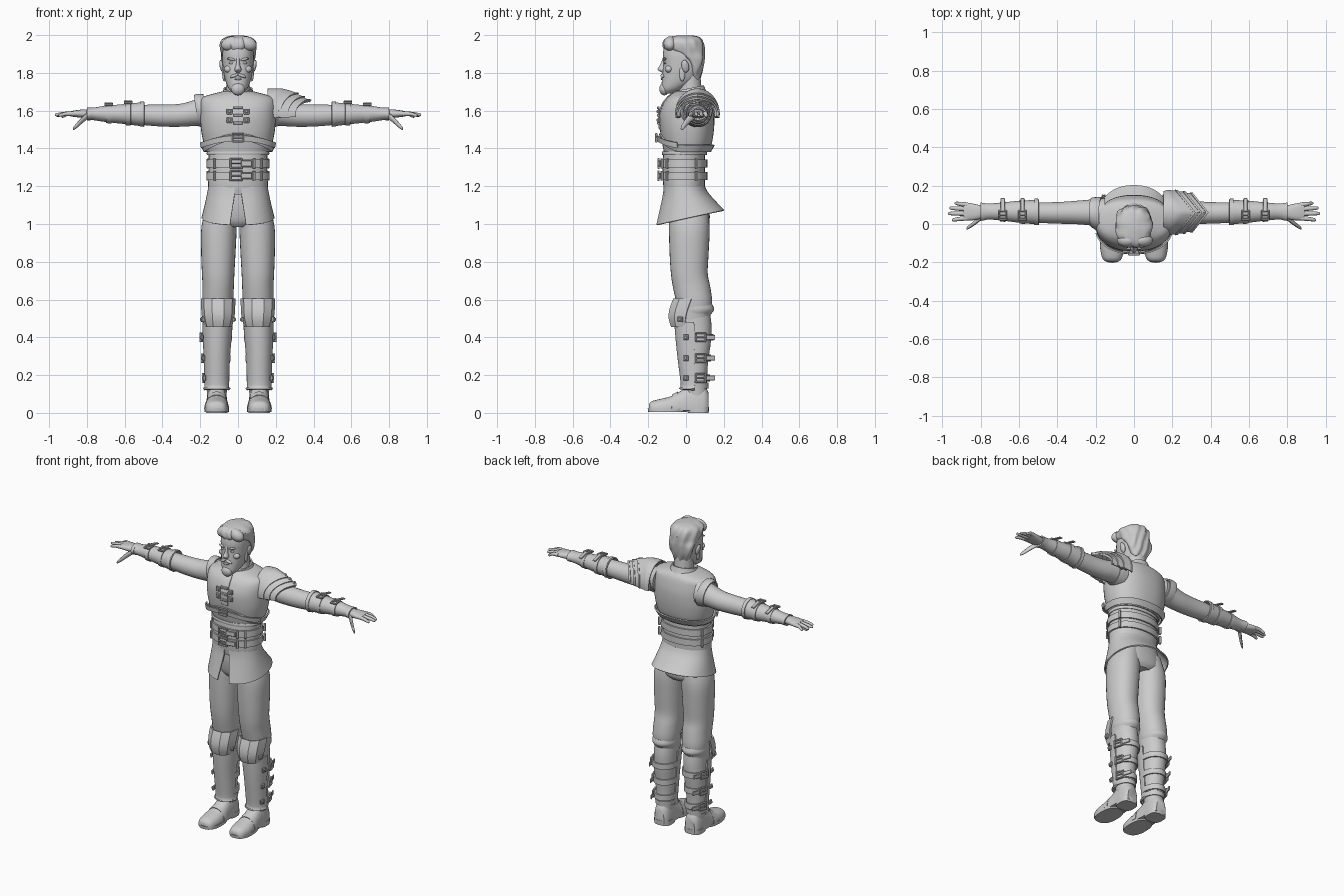
import bpy, bmesh, math
from mathutils import Matrix, Vector

GREY = bpy.data.materials.new("plain_grey")
GREY.diffuse_color = (0.6, 0.6, 0.6, 1)


def finish(name, bm, angle=38):
    bmesh.ops.recalc_face_normals(bm, faces=bm.faces[:])
    me = bpy.data.meshes.new(name)
    bm.to_mesh(me)
    bm.free()
    me.materials.append(GREY)
    me.shade_smooth()
    me.set_sharp_from_angle(angle=math.radians(angle))
    ob = bpy.data.objects.new(name, me)
    bpy.context.collection.objects.link(ob)
    return ob


def smooth_rows(rows, sub):
    out = []
    for i in range(len(rows) - 1):
        p = [rows[max(0, min(len(rows) - 1, i + k))] for k in (-1, 0, 1, 2)]
        for j in range(sub):
            t = j / sub
            out.append([0.5 * (2*b + (c-a)*t + (2*a-5*b+4*c-d)*t*t + (3*b-a-3*c+d)*t**3)
                        for a, b, c, d in zip(*p)])
    return out + [list(rows[-1])]


def loft(name, rows, axis='Z', side=1, n=32, p=2.0, sub=4, arc=None, thick=0, deform=None, angle=38):
    """Rows: Z (z, cx, front, back, rx); X (x, cy, cz, ry, rz); Y (y, cx, cz, rx, rz)."""
    if axis == 'Z':
        rows = [(z, cx, (f+b)/2, rx, (b-f)/2) for z, cx, f, b, rx in rows]
    bm = bmesh.new()
    rings = []
    a0, a1 = arc or (0, 360)
    count = n + 1 if arc else n
    for t, a, b, ra, rb in smooth_rows(rows, sub):
        ring = []
        for i in range(count):
            w = math.radians(a0 + (a1 - a0) * i / n)
            c, s = math.cos(w), math.sin(w)
            u = a + ra * math.copysign(abs(c) ** (2/p), c)
            v = b + rb * math.copysign(abs(s) ** (2/p), s)
            co = {'Z': (u, v, t), 'X': (t, u, v), 'Y': (u, t, v)}[axis]
            x, y, z = deform(*co) if deform else co
            ring.append(bm.verts.new((x * side, y, z)))
        rings.append(ring)
    for r, q in zip(rings, rings[1:]):
        for i in range(n):
            j = (i + 1) % count
            bm.faces.new((r[i], r[j], q[j], q[i]))
    if thick:
        bmesh.ops.recalc_face_normals(bm, faces=bm.faces[:])
        bmesh.ops.solidify(bm, geom=bm.faces[:], thickness=thick)
    elif not arc:
        bm.faces.new(rings[0])
        bm.faces.new(rings[-1])
    return finish(name, bm, angle)


def boxes(name, loc, normal, parts):
    """Small boxes (x, y, z, sx, sy, sz) laid out on a plane facing normal."""
    m = Matrix.Translation(loc) @ Vector(normal).to_track_quat('Z', 'Y').to_matrix().to_4x4()
    bm = bmesh.new()
    for x, y, z, *size in parts:
        bmesh.ops.create_cube(bm, size=1, matrix=m @ Matrix.Translation((x, y, z)) @ Matrix.Diagonal((*size, 1)))
    bmesh.ops.bevel(bm, geom=bm.edges[:], offset=0.0025, segments=1, affect='EDGES')
    return finish(name, bm, 25)


def buckle(name, loc, normal, w=.05, h=.045):
    b = .009
    boxes(name, loc, normal, [(-w/2, 0, 0, b, h, .012), (w/2, 0, 0, b, h, .012),
                              (0, h/2, 0, w + b, b, .012), (0, -h/2, 0, w + b, b, .012),
                              (0, 0, .003, w, .007, .008)])


def stud(name, loc, normal, s=.028):
    boxes(name, loc, normal, [(0, 0, 0, s, s, .012), (0, 0, .006, s*.55, s*.55, .012)])


def ball(name, loc, size, rot=(0, 0, 0)):
    bm = bmesh.new()
    m = Matrix.Translation(loc) @ Matrix.Rotation(rot[1], 4, 'Y') @ Matrix.Rotation(rot[0], 4, 'X')
    bmesh.ops.create_uvsphere(bm, u_segments=20, v_segments=12, radius=1, matrix=m @ Matrix.Diagonal((*size, 1)))
    return finish(name, bm, 80)


def grow(rows, d):
    return [(z, cx, f - d, b + d, rx + d) for z, cx, f, b, rx in rows]


# Vest and its front trim
VEST = [(1.385, 0, -.118, .115, .165), (1.42, 0, -.125, .135, .18), (1.5, 0, -.138, .148, .196),
        (1.58, 0, -.14, .15, .2), (1.64, 0, -.12, .14, .2), (1.672, 0, -.095, .13, .185),
        (1.69, 0, -.075, .118, .13), (1.705, 0, -.05, .1, .07)]
loft("vest", VEST, p=2.3, n=40)
loft("vest_placket", grow(VEST[2:7], .006), p=2.3, n=4, arc=(265, 275), thick=.006)
loft("vest_hem", grow(VEST[:2], .01), p=2.3, n=40, sub=2, thick=.008,
     deform=lambda x, y, z: (x, y, z + max(0, .06 - 2*x*x) * (y < 0)))
loft("chest_strap", [(1.44, 0, -.145, .15, .195), (1.47, 0, -.15, .155, .2)], p=2.3, sub=1, arc=(195, 345),
     thick=.008, deform=lambda x, y, z: (x, y, z - 1.0*x*x))
buckle("chest_buckle", (0, -.157, 1.457), (0, -1, 0), .055, .04)
for sx in (-1, 1):
    for z in (1.55, 1.595):
        stud("chest_stud", (sx*.045, -.143, z), (0, -1, 0), .03)
for z in (1.535, 1.575, 1.615):
    boxes("chest_toggle", (0, -.146, z), (0, -1, 0), [(0, 0, 0, .05, .014, .014)])

# Waist wrap, belts and fastenings
loft("waist_wrap", [(1.155, 0, -.112, .098, .15), (1.2, 0, -.12, .1, .158), (1.28, 0, -.124, .1, .155),
                    (1.35, 0, -.122, .1, .155), (1.4, 0, -.115, .1, .158)], p=2.2)
for z in (1.255, 1.32):
    loft("belt", [(z - .021, 0, -.134, .114, .168), (z + .021, 0, -.134, .114, .167)], p=2.2, sub=1, thick=.009)
    buckle("belt_buckle", (-.01, -.145, z), (0, -1, 0), .06, .048)
    boxes("belt_tip", (.045, -.142, z), (.2, -1, 0), [(0, 0, 0, .06, .03, .008)])
    for x, y in ((.085, -.128), (.125, -.1), (-.125, -.1), (.158, .055), (-.158, .055)):
        boxes("belt_loop", (x, y, z), (x, y * 1.6, 0), [(0, 0, 0, .014, .052, .014)])
loft("waist_fold", [(1.365, 0, -.126, .11, .164), (1.375, 0, -.128, .112, .166), (1.385, 0, -.126, .11, .164)],
     p=2.2, thick=.006)


# Flared skirt with a front slit
def skirt_shape(x, y, z):
    k = min(1, max(0, (z - 1.03) / .13))
    return (x * (1 - k * max(0, 1 - abs(x) / .07)) if y < 0 else x, y, z + .22 * y * min(1, (1.2 - z) / .17))


loft("skirt", [(1.2, 0, -.12, .1, .157), (1.16, 0, -.125, .118, .164), (1.1, 0, -.14, .158, .177),
               (1.03, 0, -.16, .203, .193)], p=2.2, n=48, arc=(-79, 259), thick=.008, deform=skirt_shape)
loft("pelvis", [(.985, 0, -.06, .105, .08), (1.02, 0, -.085, .125, .16), (1.1, 0, -.1, .12, .16),
                (1.18, 0, -.1, .095, .15)], p=2.3)

# Neck, collar and head
loft("neck", [(1.65, 0, -.05, .1, .075), (1.7, 0, -.04, .085, .062), (1.8, 0, -.03, .075, .058)])
loft("collar", [(1.67, 0, -.085, .112, .095), (1.7, 0, -.07, .1, .08), (1.715, 0, -.065, .095, .076)], thick=.009,
     deform=lambda x, y, z: (x, y, z + .2*y))
loft("head", [(1.69, 0, -.12, -.07, .022), (1.715, 0, -.13, -.02, .048), (1.755, 0, -.128, .045, .066),
              (1.8, 0, -.124, .075, .076), (1.85, 0, -.12, .086, .082), (1.9, 0, -.122, .085, .083),
              (1.95, 0, -.108, .075, .074), (1.985, 0, -.06, .045, .04)], p=2.2)
loft("hair", [(1.765, 0, .025, .072, .045), (1.82, 0, .01, .088, .074), (1.87, 0, -.01, .096, .088),
              (1.905, 0, -.085, .097, .092), (1.94, 0, -.12, .095, .096), (1.97, 0, -.118, .086, .09),
              (1.99, 0, -.09, .068, .062), (1.999, 0, -.03, .03, .02)], n=64, p=2.2,
     deform=lambda x, y, z: (x + .003*math.sin(y*90 + z*40), y + .004*math.sin(x*130 + z*30),
                             z - .012*(z < 1.96)*math.cos(x*45)*(y < 0)))
loft("nose", [(1.803, 0, -.13, -.11, .012), (1.818, 0, -.15, -.1, .018), (1.84, 0, -.139, -.1, .011),
              (1.865, 0, -.127, -.1, .009), (1.885, 0, -.122, -.1, .012)], n=16)
ball("lower_lip", (0, -.126, 1.768), (.02, .008, .006))
ball("goatee", (0, -.115, 1.715), (.036, .026, .034))
for sx in (-1, 1):
    ball("brow", (sx*.034, -.113, 1.872), (.026, .011, .007), (0, sx*-.2))
    ball("eye", (sx*.033, -.108, 1.852), (.014, .009, .007))
    ball("cheek", (sx*.048, -.09, 1.82), (.026, .02, .02))
    ball("moustache", (sx*.02, -.124, 1.785), (.024, .011, .008), (0, sx*.35))
    ball("ear", (sx*.086, -.004, 1.835), (.011, .02, .034), (.2, sx*.2))
    ball("sideburn", (sx*.074, -.02, 1.8), (.01, .016, .045))
    ball("hair_lock", (sx*.045 + .005, -.085, 1.955), (.05, .034, .036), (0, sx*.35))

for s in (-1, 1):
    # Arm, armhole edge and wrist guard
    loft("arm", [(.15, .06, 1.598, .075, .078), (.22, .06, 1.59, .068, .07), (.3, .06, 1.576, .061, .061),
                 (.4, .058, 1.574, .056, .058), (.52, .06, 1.578, .052, .052), (.7, .062, 1.582, .036, .034),
                 (.8, .062, 1.582, .03, .023)], 'X', s)
    loft("armhole_edge", [(.17, .05, 1.597, .09, .09), (.2, .055, 1.6, .085, .088), (.222, .06, 1.6, .077, .083)],
         'X', s, thick=.008, deform=lambda x, y, z: (x + .15*(z - 1.6), y, z))
    loft("wrist_guard", [(.498, .062, 1.581, .069, .068), (.515, .062, 1.581, .064, .063), (.6, .064, 1.582, .057, .053),
                         (.7, .065, 1.583, .046, .043), (.76, .065, 1.583, .042, .034), (.8, .064, 1.584, .048, .032)],
         'X', s, thick=.007)
    for x, r in ((.51, .069), (.79, .046)):
        loft("guard_rim", [(x - .01, .063, 1.582, r, r*.97 if x < .6 else .033), (x + .01, .063, 1.582, r, r*.95 if x < .6 else .033)],
             'X', s, sub=1, thick=.006)
    for x, r in ((.582, .063), (.685, .052)):
        loft("guard_strap", [(x - .014, .064, 1.582, r + .001, r - .002), (x + .014, .064, 1.582, r - .001, r - .004)],
             'X', s, sub=1, thick=.007)
        buckle("guard_buckle", (s*x, .045, 1.582 + r), (0, -.15, 1), .036, .045)
        boxes("guard_strap_tip", (s*x, .1, 1.578 + r), (0, .25, 1), [(0, 0, 0, .022, .07, .008)])

    # Hand and fingers
    loft("palm", [(.78, .062, 1.583, .03, .022), (.82, .062, 1.584, .04, .022), (.86, .064, 1.584, .046, .018),
                  (.888, .066, 1.583, .044, .013)], 'X', s, p=2.4, n=20)
    for y0, y1, z1, tip in ((.1, .108, 1.57, .935), (.078, .083, 1.575, .962), (.054, .055, 1.578, .97), (.031, .022, 1.576, .95)):
        loft("finger", [(.865, y0, 1.584, .0125, .0125), ((.87 + tip)/2, (y0 + y1)/2, 1.583, .011, .011),
                        (tip - .008, y1, z1, .0085, .008), (tip, y1, z1, .003, .003)], 'X', s, n=12)
    loft("thumb", [(.795, .04, 1.575, .018, .018), (.825, .012, 1.55, .014, .018), (.85, -.008, 1.525, .011, .015),
                   (.868, -.02, 1.508, .008, .01), (.874, -.024, 1.502, .003, .004)], 'X', s, n=14)

    # Trouser leg
    loft("trouser_leg", [(1.1, .085, -.085, .11, .075), (.99, .1, -.09, .125, .093), (.85, .104, -.087, .12, .091),
                         (.74, .105, -.08, .115, .086), (.67, .105, -.07, .128, .083), (.6, .107, -.055, .138, .082),
                         (.55, .108, -.045, .135, .077), (.49, .108, -.045, .12, .07)], side=s, p=2.15)
    loft("trouser_fold", [(.515, .108, -.04, .125, .07), (.545, .108, -.045, .148, .079), (.575, .108, -.045, .14, .077)], side=s)

    # Boot shaft, shin guard and knee plate
    loft("boot_shaft", [(.08, .112, .0, .112, .05), (.15, .112, -.015, .112, .056), (.25, .112, -.03, .115, .062),
                        (.38, .11, -.04, .132, .07), (.46, .108, -.045, .135, .071), (.52, .108, -.045, .128, .071)], side=s, p=2.1)
    loft("shin_guard", [(.135, .112, -.035, .115, .069), (.15, .112, -.028, .115, .065), (.3, .112, -.046, .125, .07),
                        (.4, .11, -.056, .14, .077), (.48, .108, -.062, .14, .08)], side=s, p=2.1, arc=(178, 362), thick=.008)
    loft("knee_plate", [(.455, .105, -.082, .08, .072), (.5, .105, -.096, .1, .085), (.55, .105, -.092, .12, .09),
                        (.605, .105, -.072, .14, .091)], side=s, n=5, p=2.3, sub=2, arc=(182, 358), thick=.009, angle=15)
    stud("knee_stud", (s*.188, -.03, .495), (s, -.25, 0))
    stud("knee_stud_inner", (.022*s, -.03, .495), (-s, -.25, 0), .02)
    for z, r, back in ((.185, .067, .128), (.29, .072, .132), (.4, .08, .145)):
        loft("calf_strap", [(z - .018, .111, -.03, back, r), (z + .018, .111, -.03, back, r)], side=s, n=24, sub=1,
             arc=(-15, 195), thick=.008)
        stud("shin_stud", (s*(.111 + r), .0, z), (s, -.2, 0))
        buckle("calf_buckle", (s*(.111 + r), .078, z), (s, .3, 0), .05, .042)
        boxes("calf_strap_tip", (s*(.1 + r*.9), .125, z), (s, .35, 0), [(0, 0, 0, .06, .026, .008)])
    loft("ankle_cuff", [(.13, .112, -.02, .118, .062), (.16, .112, -.025, .12, .065)], side=s, sub=1, thick=.008)

    # Shoe, toe seam and sole
    loft("shoe", [(-.197, .114, .02, .03, .024), (-.18, .114, .02, .05, .042), (-.13, .114, .02, .062, .055),
                  (-.08, .113, .02, .062, .068), (-.03, .112, .02, .058, .095), (.01, .112, .02, .056, .125),
                  (.06, .112, .02, .056, .14), (.1, .112, .02, .05, .12), (.12, .112, .02, .035, .085)], 'Y', s, p=2.4,
         deform=lambda x, y, z: (x, y, max(z, .012)))
    loft("shoe_strap", [(-.075, .113, .02, .066, .076), (-.045, .112, .02, .063, .093)], 'Y', s, sub=1, arc=(0, 180), thick=.006)
    loft("sole", [(.004, .113, -.2, .0, .064), (.024, .113, -.203, .02, .065)], side=s, p=2.5, sub=1)
    loft("heel", [(0, .112, .01, .12, .056), (.032, .112, .0, .122, .057)], side=s, p=3, sub=1)


# Layered shoulder guard on one side, each layer cut to a point
def pointed(x, y, z):
    return (x - .8 * abs(y - .06) * min(1, max(0, (x - .16) / .12)), y, z)


for i, end in enumerate((.318, .352, .385)):
    d = .014 - .007*i
    start = .155 if i == 0 else end - .09
    rows = [(x, .06, 1.58 + d*.3, ry + d, rz + d) for x, ry, rz in
            ((start, .098, .118 - .2*max(0, start - .22)), ((start + end)/2, .104, .118 - .25*max(0, (start + end)/2 - .24)),
             (end, .1, .112 - .32*max(0, end - .26)))]
    loft("shoulder_guard_layer", rows, 'X', n=32, arc=(-10, 190), thick=.008, deform=pointed)
    loft("shoulder_guard_rim", [(end - .008, .06, 1.584, rows[2][3] + .005, rows[2][4] + .005),
                                (end + .004, .06, 1.584, rows[2][3] + .004, rows[2][4] + .003)], 'X', n=32, sub=1,
         arc=(-10, 190), thick=.006, deform=pointed)
